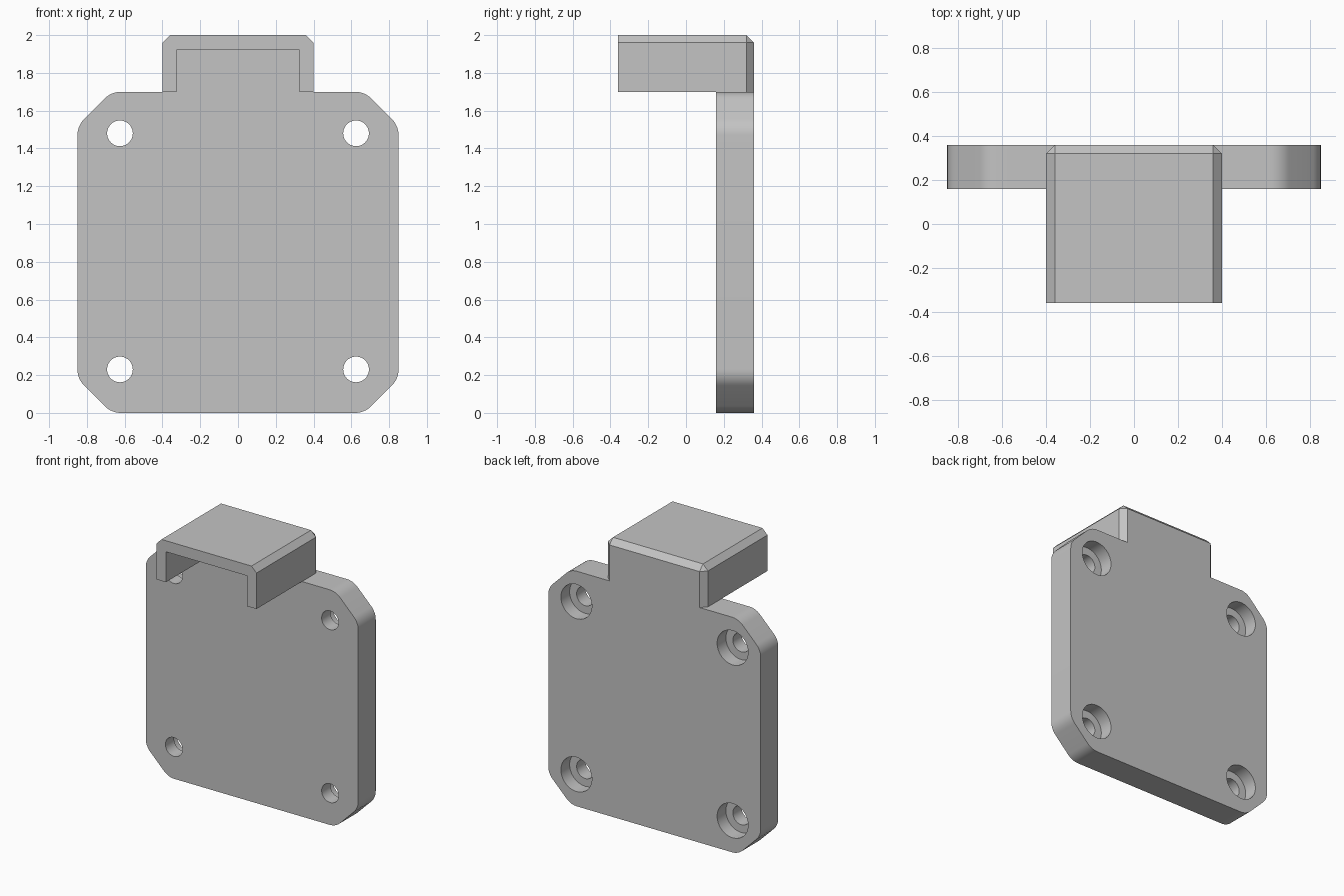
import bpy, bmesh, math
from mathutils import Matrix, Vector

cube = bpy.data.objects.get("Cube")
if cube:
    bpy.data.objects.remove(cube, do_unlink=True)

# Sizes
HALF_W, HEIGHT, TOP = 0.85, 1.7, 2.0
FRONT, PLATE_FRONT, BACK = -0.36, 0.16, 0.36
CORNER_CUT, FILLET = 0.18, 0.12

grey = bpy.data.materials.new("plain grey")
grey.use_nodes = True
colour = (0.55, 0.55, 0.55, 1)
grey.diffuse_color = colour
grey.node_tree.nodes["Principled BSDF"].inputs["Base Color"].default_value = colour


def make_object(name, bm):
    bmesh.ops.recalc_face_normals(bm, faces=bm.faces)
    mesh = bpy.data.meshes.new(name)
    bm.to_mesh(mesh)
    bm.free()
    mesh.materials.append(grey)
    obj = bpy.data.objects.new(name, mesh)
    bpy.context.collection.objects.link(obj)
    return obj


def box(name, low, high, chamfer=0):
    low, high = Vector(low), Vector(high)
    bm = bmesh.new()
    place = Matrix.Translation((low + high) / 2) @ Matrix.Diagonal((*(high - low), 1))
    bmesh.ops.create_cube(bm, size=1, matrix=place)
    if chamfer:
        # Top side edges, top back edge and upright back edges
        def chosen(edge):
            mid = (edge.verts[0].co + edge.verts[1].co) / 2
            outer = [abs(mid.x) > high.x - 0.01, mid.y > high.y - 0.01,
                     mid.z > high.z - 0.01]
            return sum(outer) == 2
        bmesh.ops.bevel(bm, geom=[e for e in bm.edges if chosen(e)], offset=chamfer,
                        offset_type='OFFSET', segments=1, affect='EDGES')
    return make_object(name, bm)


def cylinder(name, x, z, radius, y0, y1):
    bm = bmesh.new()
    place = Matrix.Translation((x, (y0 + y1) / 2, z)) @ Matrix.Rotation(math.pi / 2, 4, 'X')
    bmesh.ops.create_cone(bm, cap_ends=True, segments=48, radius1=radius, radius2=radius,
                          depth=y1 - y0, matrix=place)
    return make_object(name, bm)


def combine(target, other, operation):
    other.hide_render = True
    mod = target.modifiers.new(operation.title(), 'BOOLEAN')
    mod.operation, mod.solver, mod.object = operation, 'EXACT', other
    bpy.context.view_layer.objects.active = target
    bpy.ops.object.modifier_apply(modifier=mod.name)
    bpy.data.objects.remove(other, do_unlink=True)


def plate_outline():
    """Octagon with its eight corners rounded by arcs."""
    points = []
    half_h = HEIGHT / 2
    reach = FILLET * math.tan(math.pi / 8)
    # Arc centres sit one fillet radius inside the straight sides
    side = (HALF_W - FILLET, half_h - CORNER_CUT - reach)
    end = (HALF_W - CORNER_CUT - reach, half_h - FILLET)
    for quarter in range(4):
        turn = quarter * math.pi / 2
        for (cx, cz), start in ((side, 0), (end, math.pi / 4)):
            for i in range(9):
                a = start + i * math.pi / 32
                x, z = cx + FILLET * math.cos(a), cz + FILLET * math.sin(a)
                points.append((x * math.cos(turn) - z * math.sin(turn),
                               x * math.sin(turn) + z * math.cos(turn) + half_h))
    return points


# Mounting plate
bm = bmesh.new()
face = bm.faces.new([bm.verts.new((x, PLATE_FRONT, z)) for x, z in plate_outline()])
grown = bmesh.ops.extrude_face_region(bm, geom=[face])
bmesh.ops.translate(bm, vec=(0, BACK - PLATE_FRONT, 0),
                    verts=[v for v in grown["geom"] if isinstance(v, bmesh.types.BMVert)])
bracket = make_object("mounting_bracket", bm)

# Hood, hollowed from the front and below
hood = box("hood", (-0.4, FRONT, HEIGHT), (0.4, BACK, TOP), chamfer=0.04)
hollow = box("hood_hollow", (-0.325, FRONT - 0.1, HEIGHT - 0.1), (0.325, PLATE_FRONT, 1.92))
combine(hood, hollow, 'DIFFERENCE')
combine(bracket, hood, 'UNION')

# Screw holes, counterbored from the back
for x in (-0.625, 0.625):
    for z in (0.23, 1.48):
        combine(bracket, cylinder("screw_hole", x, z, 0.068, 0.1, 0.4), 'DIFFERENCE')
        combine(bracket, cylinder("counterbore", x, z, 0.124, 0.26, 0.4), 'DIFFERENCE')

# Smooth the rounded corners and bores, keep crisp edges
bpy.ops.object.select_all(action='DESELECT')
bracket.select_set(True)
bpy.context.view_layer.objects.active = bracket
bpy.ops.object.shade_smooth_by_angle(angle=math.radians(25))
